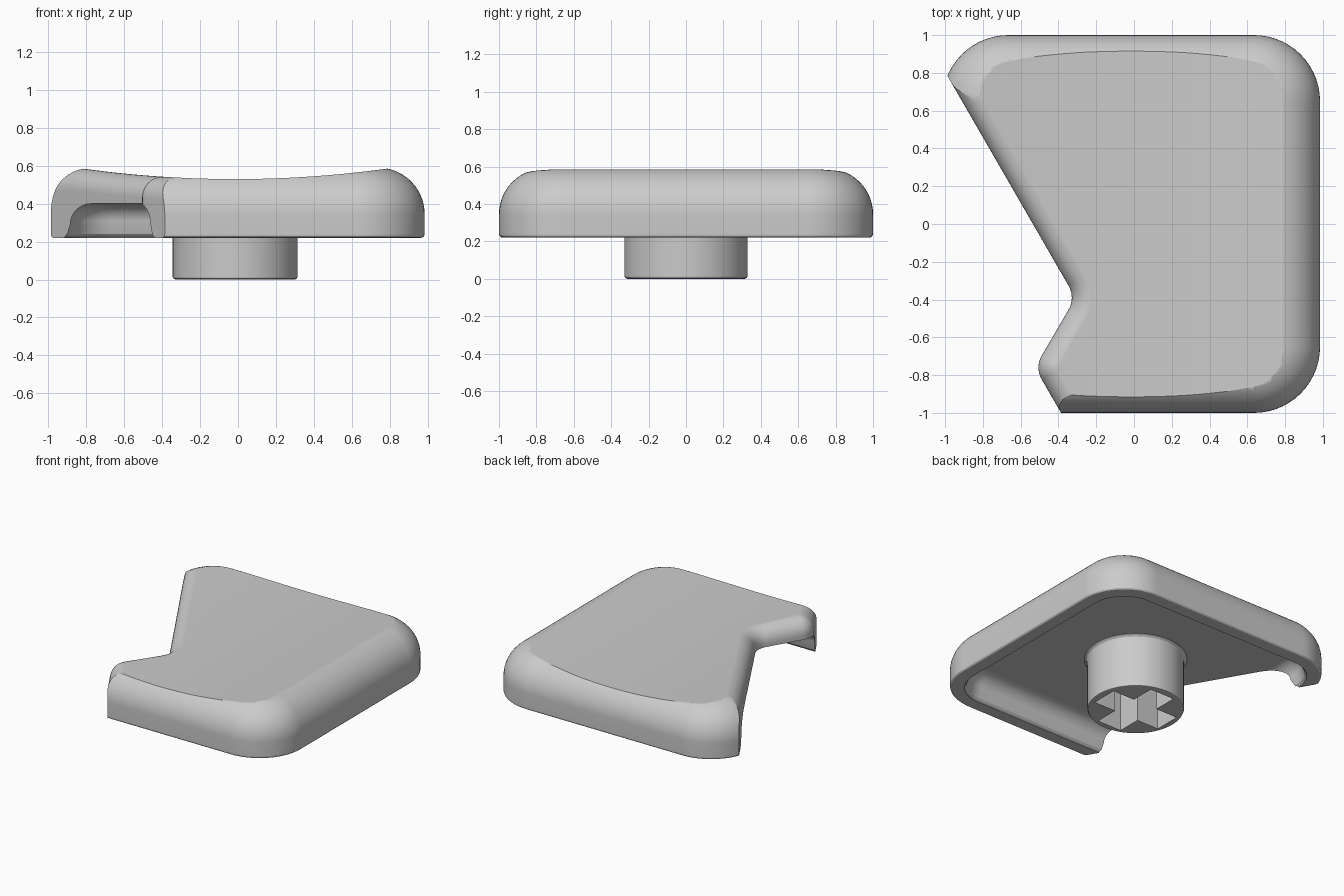
import bpy, bmesh
from math import sin, cos, pi, radians

old = bpy.data.objects.get("Cube")
if old:
    bpy.data.objects.remove(old)

CX = -0.015            # centre of the full square cap and of the stem
DISH_LOW, DISH_R = 0.53, 5.85

grey = bpy.data.materials.new("light_grey_plastic")
grey.use_nodes = True
grey.diffuse_color = (0.6, 0.6, 0.6, 1)
grey.node_tree.nodes["Principled BSDF"].inputs["Base Color"].default_value = (0.6, 0.6, 0.6, 1)


def loft(name, rings):
    """Closed solid skinned through rings of equal length."""
    bm = bmesh.new()
    loops = [[bm.verts.new(p) for p in ring] for ring in rings]
    n = len(loops[0])
    for a, b in zip(loops, loops[1:]):
        for i in range(n):
            j = (i + 1) % n
            bm.faces.new((a[i], a[j], b[j], b[i]))
    bm.faces.new(loops[0][::-1])
    bm.faces.new(loops[-1])
    bmesh.ops.recalc_face_normals(bm, faces=bm.faces)
    mesh = bpy.data.meshes.new(name)
    bm.to_mesh(mesh)
    bm.free()
    mesh.materials.append(grey)
    ob = bpy.data.objects.new(name, mesh)
    bpy.context.collection.objects.link(ob)
    return ob


def activate(ob):
    bpy.ops.object.select_all(action='DESELECT')
    ob.select_set(True)
    bpy.context.view_layer.objects.active = ob


def subtract(ob, cutter):
    cutter.hide_render = True
    mod = ob.modifiers.new("cut", 'BOOLEAN')
    mod.operation, mod.solver, mod.object = 'DIFFERENCE', 'EXACT', cutter
    activate(ob)
    bpy.ops.object.modifier_apply(modifier=mod.name)
    bpy.data.objects.remove(cutter)


def finish(ob):
    activate(ob)
    bpy.ops.object.shade_smooth_by_angle(angle=radians(28))
    ob.modifiers.new("normals", 'WEIGHTED_NORMAL').keep_sharp = True


def rounded_square(inset, z, steps=14):
    """Ring of the 2 x 2 footprint, moved inward by inset."""
    r, pts = 0.35 - inset, []
    for k, (sx, sy) in enumerate(((1, 1), (-1, 1), (-1, -1), (1, -1))):
        for i in range(steps + 1):
            a = (k + i / steps) * pi / 2
            pts.append((CX + sx * 0.65 + r * cos(a), sy * 0.65 + r * sin(a), z))
    return pts


def circle(r, z, n=64):
    return [(CX + r * cos(2 * pi * i / n), r * sin(2 * pi * i / n), z) for i in range(n)]


def dish_z(x):
    return min(DISH_LOW + (x - CX) ** 2 / (2 * DISH_R), 0.59)


# Cap shell: rounded lower edge, straight side, large upper round
R = 0.245
profile = [(0.02 * (1 - sin(a)), 0.24 - 0.02 * cos(a)) for a in (0, pi / 6, pi / 3, pi / 2)]
for i in range(15):
    a = i / 14 * pi / 2
    profile.append((R * (1 - cos(a)), 0.345 + R * sin(a)))
cap = loft("cap_shell", [rounded_square(d, z) for d, z in profile])

# Hollow underside with a filleted ceiling
hollow = [(0.10, 0.1), (0.10, 0.225), (0.115, 0.24), (0.13, 0.29)]
for i in range(1, 9):
    a = i / 8 * pi / 2
    hollow.append((0.13 + 0.11 * (1 - cos(a)), 0.29 + 0.11 * sin(a)))
subtract(cap, loft("hollow_cutter", [rounded_square(d, z) for d, z in hollow]))

# Shallow cylindrical dish across the top
xs = [CX - 1.2 + 2.4 * i / 48 for i in range(49)]
strip = [(x, DISH_LOW + (x - CX) ** 2 / (2 * DISH_R)) for x in xs] + [(1.2, 1.2), (-1.3, 1.2)]
subtract(cap, loft("dish_cutter", [[(x, y, z) for x, z in strip] for y in (-1.5, 1.5)]))

# Zigzag side cut: all edges run at 60 degrees, so an offset is a shift in x
NOTCH, TIP, BEND, FILLET = (-0.31, -0.39), (-0.525, -0.76), 0.125, 0.12


def zigzag(offset):
    shift, slope, pts = offset / sin(pi / 3), 3 ** 0.5, []
    pts.append((NOTCH[0] - (1.3 - NOTCH[1]) / slope + shift, 1.3))
    for i in range(40):
        y = 0.95 - i * 0.03
        pts.append((NOTCH[0] - (y - NOTCH[1]) / slope + shift, y))
    for i in range(11):
        a = radians(30 - 6 * i)
        r = BEND + offset
        pts.append((NOTCH[0] - BEND / cos(pi / 6) + r * cos(a), NOTCH[1] + r * sin(a)))
    for i in range(11):
        a = radians(150 + 6 * i)
        r = BEND - offset
        pts.append((TIP[0] + BEND / cos(pi / 6) + r * cos(a), TIP[1] + r * sin(a)))
    pts.append((TIP[0] + (TIP[1] + 1.3) / slope + shift, -1.3))
    return pts + [(-1.7, -1.3), (-1.7, 1.3)]


rings = [[(x, y, 0.1) for x, y in zigzag(0)]]
for i in range(11):
    a = radians(83) * i / 10
    off = FILLET * (1 - cos(a))
    rings.append([(x, y, dish_z(x) + 0.0015 - FILLET * (1 - sin(a))) for x, y in zigzag(off)])
rings.append([(x, y, 1) for x, y in zigzag(off)])
subtract(cap, loft("zigzag_cutter", rings))
finish(cap)

# Stem with a softened foot and a small flare under the ceiling
stem = loft("stem", [circle(r, z) for r, z in (
    (0.315, 0), (0.325, 0.005), (0.33, 0.015), (0.33, 0.37),
    (0.336, 0.386), (0.35, 0.398), (0.352, 0.43))])

# Cross-shaped socket in the stem
L, W = 0.28, 0.1
cross = []
for k in range(4):
    c, s = round(cos(k * pi / 2)), round(sin(k * pi / 2))
    for x, y in ((L, -W), (L, W), (W, W)):
        cross.append((CX + c * x - s * y, s * x + c * y))
subtract(stem, loft("socket_cutter", [[(x, y, z) for x, y in cross] for z in (-0.1, 0.36)]))
finish(stem)
